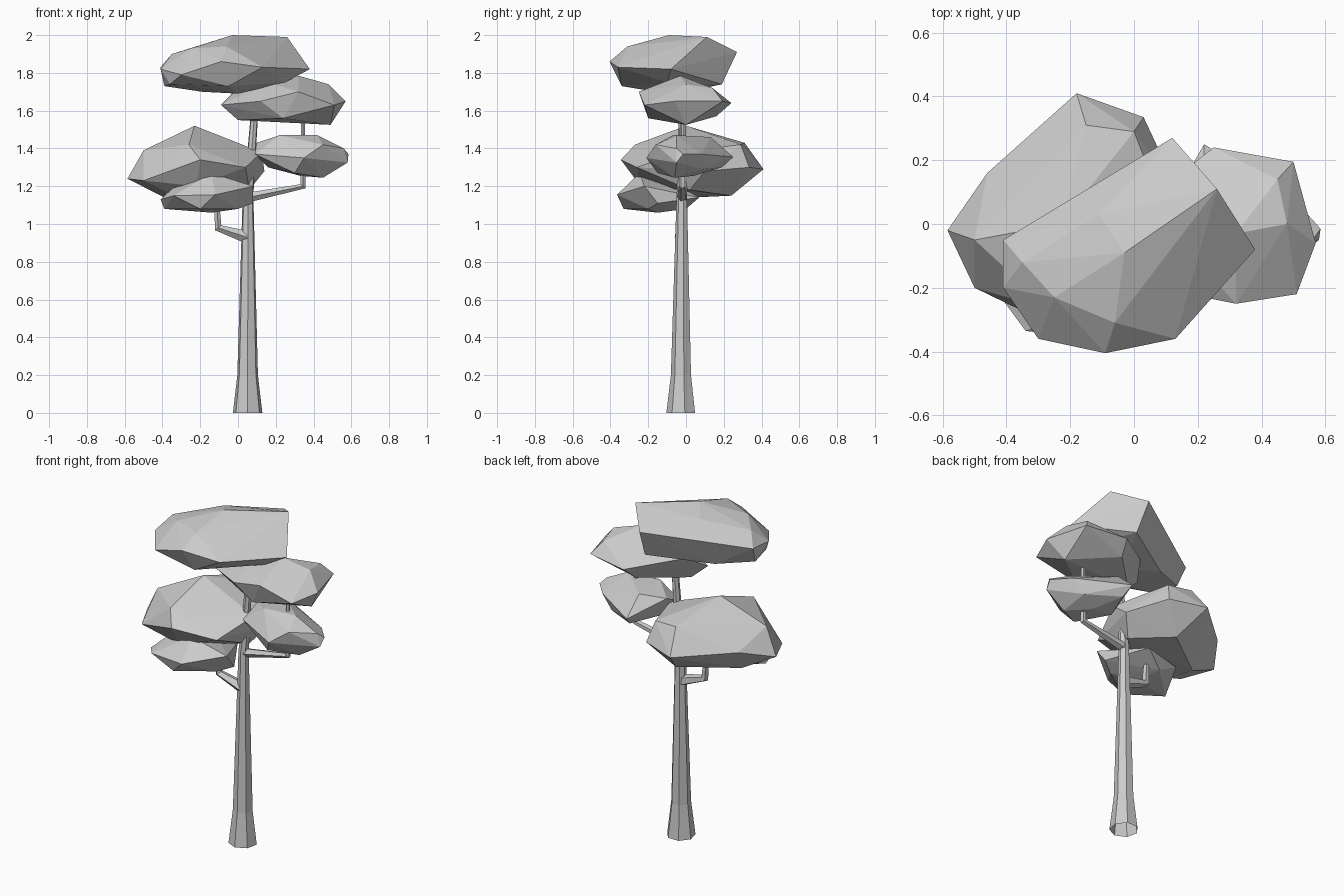
import bpy, bmesh, math
from mathutils import Vector


def finish(bm, name):
    bmesh.ops.recalc_face_normals(bm, faces=bm.faces)
    mesh = bpy.data.meshes.new(name)
    bm.to_mesh(mesh)
    bm.free()
    obj = bpy.data.objects.new(name, mesh)
    bpy.context.collection.objects.link(obj)


def limb(name, path, sides):
    """Tapered tube, open at its start, along a path of (x, y, z, radius)."""
    bm = bmesh.new()
    pts = [Vector(p[:3]) for p in path]
    rings = []
    for i, p in enumerate(pts):
        d = Vector()
        if i > 0:
            d += (p - pts[i - 1]).normalized()
        if i < len(pts) - 1:
            d += (pts[i + 1] - p).normalized()
        q = Vector((0, 0, 1)).rotation_difference(d.normalized())
        ring = []
        for k in range(sides):
            a = 2 * math.pi * k / sides - math.pi / 2
            ring.append(bm.verts.new(p + q @ Vector((math.cos(a), math.sin(a), 0)) * path[i][3]))
        rings.append(ring)
    for lo, hi in zip(rings, rings[1:]):
        for k in range(sides):
            n = (k + 1) % sides
            bm.faces.new((lo[k], lo[n], hi[n], hi[k]))
    bm.faces.new(rings[-1])
    finish(bm, name)


def clump(name, top, rim, bottom):
    """Faceted leaf clump: hull around a few top, rim and bottom points."""
    bm = bmesh.new()
    for p in top + rim + bottom:
        bm.verts.new(p)
    bmesh.ops.convex_hull(bm, input=bm.verts)
    loose = [v for v in bm.verts if not v.link_faces]
    bmesh.ops.delete(bm, geom=loose, context='VERTS')
    finish(bm, name)


# trunk and branches
limb("trunk", [(.051, -.024, 0, .08), (.051, -.024, .2, .056), (.053, -.021, 1.15, .029),
               (.06, -.02, 1.22, .026), (.09, -.02, 1.62, .019)], 7)
limb("right_branch", [(.05, -.02, 1.14, .027), (.345, -.02, 1.2, .018), (.345, -.02, 1.6, .01)], 5)
limb("left_branch", [(.05, -.025, .93, .035), (-.105, -.03, .98, .022), (-.118, -.03, 1.2, .012)], 5)

# leaf clumps
clump("top_leaves",
      [(-.03, -.09, 2), (.26, .11, 1.99), (-.35, -.12, 1.9), (-.25, -.23, 1.93), (-.06, -.31, 1.94), (-.11, .03, 1.96)],
      [(-.41, -.05, 1.83), (.12, .27, 1.91), (.38, -.08, 1.82), (.13, -.36, 1.83), (-.09, -.405, 1.86),
       (-.3, -.36, 1.79), (-.41, -.2, 1.82)],
      [(-.39, -.1, 1.73), (-.36, -.25, 1.74), (-.19, 0, 1.7), (0, -.1, 1.69), (.14, .19, 1.74),
       (-.05, -.34, 1.73), (.25, -.1, 1.75)])
clump("upper_right_leaves",
      [(.32, -.03, 1.785), (.48, 0, 1.74), (.45, .14, 1.72), (-.02, .03, 1.7), (.16, -.08, 1.75)],
      [(.25, .24, 1.64), (.5, .195, 1.65), (.57, -.06, 1.65), (.51, -.22, 1.63), (.32, -.25, 1.7),
       (.12, -.21, 1.65), (-.09, -.08, 1.63)],
      [(.49, 0, 1.525), (0, -.05, 1.55), (.24, -.2, 1.56), (.22, .16, 1.57)])
clump("left_leaves",
      [(-.23, 0, 1.52), (-.15, .31, 1.43), (0, .29, 1.42), (.125, -.03, 1.38), (-.5, -.05, 1.39), (-.26, -.27, 1.42)],
      [(-.18, .41, 1.29), (.03, .335, 1.3), (.14, .1, 1.28), (-.46, .16, 1.3), (-.585, -.02, 1.24),
       (-.5, -.2, 1.23), (-.2, -.345, 1.34), (.04, -.26, 1.3)],
      [(-.1, .24, 1.15), (-.39, .03, 1.14), (-.38, -.15, 1.17), (-.22, -.24, 1.2), (.06, .02, 1.18)])
clump("lower_left_leaves",
      [(-.14, -.245, 1.27), (-.335, -.17, 1.2), (-.1, -.05, 1.21)],
      [(-.41, -.24, 1.13), (-.34, -.335, 1.15), (-.12, -.365, 1.155), (.08, -.22, 1.2), (.08, -.15, 1.11),
       (-.05, .07, 1.14), (-.3, 0, 1.14)],
      [(-.39, -.2, 1.08), (-.14, -.15, 1.06), (-.2, -.33, 1.08), (0, -.2, 1.08), (-.18, 0, 1.08)])
clump("lower_right_leaves",
      [(.22, -.07, 1.47), (.42, -.05, 1.47), (.22, .13, 1.46), (.1, .04, 1.43), (.45, -.16, 1.42)],
      [(.22, .25, 1.355), (.09, -.08, 1.37), (.35, -.21, 1.35), (.56, -.05, 1.4), (.585, -.015, 1.37),
       (.58, -.05, 1.325), (.5, .08, 1.37)],
      [(.45, -.06, 1.245), (.43, .09, 1.29), (.33, .04, 1.255), (.16, 0, 1.3), (.3, -.15, 1.27), (.24, .19, 1.3)])
